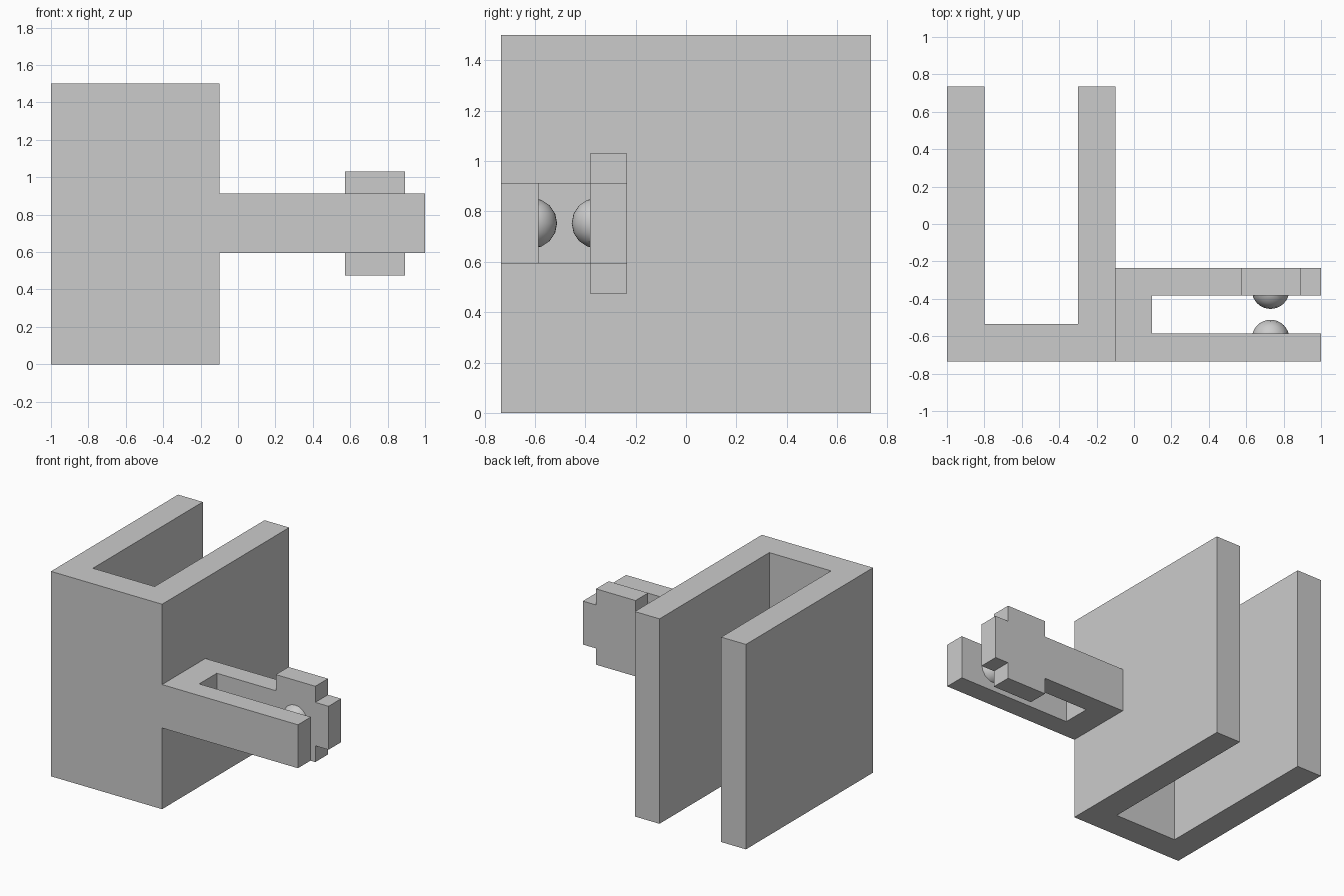
import bpy, bmesh
from mathutils import Vector

cube = bpy.data.objects.get("Cube")
if cube:
    bpy.data.objects.remove(cube, do_unlink=True)

grey = bpy.data.materials.new("plain grey")
grey.use_nodes = True
colour = (0.6, 0.6, 0.6, 1)
grey.diffuse_color = colour
grey.node_tree.nodes["Principled BSDF"].inputs["Base Color"].default_value = colour


def add_object(name, bm):
    bmesh.ops.recalc_face_normals(bm, faces=bm.faces)
    mesh = bpy.data.meshes.new(name)
    bm.to_mesh(mesh)
    bm.free()
    mesh.materials.append(grey)
    obj = bpy.data.objects.new(name, mesh)
    bpy.context.collection.objects.link(obj)
    return obj


def extrude_profile(name, points, low, high):
    """Raise a plan outline from height low to height high."""
    bm = bmesh.new()
    face = bm.faces.new([bm.verts.new((x, y, low)) for x, y in points])
    top = bmesh.ops.extrude_face_region(bm, geom=[face])["geom"]
    verts = [v for v in top if isinstance(v, bmesh.types.BMVert)]
    bmesh.ops.translate(bm, verts=verts, vec=(0, 0, high - low))
    return add_object(name, bm)


FRONT, BACK = -0.735, 0.735
ARM_FRONT, ARM_BACK, CLIP_BACK = -0.585, -0.381, -0.235
LOW, HIGH = 0.594, 0.912

# Tall U-shaped channel, open at the back
extrude_profile("channel", [
    (-1, FRONT), (-0.1, FRONT), (-0.1, BACK), (-0.3, BACK),
    (-0.3, -0.535), (-0.8, -0.535), (-0.8, BACK), (-1, BACK)], 0, 1.5)

# Two-armed clip on the channel's side
clip = extrude_profile("clip", [
    (-0.1, FRONT), (1, FRONT), (1, ARM_FRONT), (0.095, ARM_FRONT),
    (0.095, ARM_BACK), (1, ARM_BACK), (1, CLIP_BACK), (-0.1, CLIP_BACK)], LOW, HIGH)

# Finger tab merged into the rear arm
tab = extrude_profile("finger_tab", [
    (0.573, ARM_BACK), (0.893, ARM_BACK),
    (0.893, CLIP_BACK), (0.573, CLIP_BACK)], 0.475, 1.03)
tab.hide_render = True
tab.hide_set(True)
union = clip.modifiers.new("tab union", 'BOOLEAN')
union.operation = 'UNION'
union.solver = 'EXACT'
union.object = tab
bpy.context.view_layer.objects.active = clip
bpy.ops.object.modifier_apply(modifier=union.name)
bpy.data.objects.remove(tab, do_unlink=True)


# Rounded nubs facing each other inside the clip
def nub(name, face_y, direction):
    bm = bmesh.new()
    bmesh.ops.create_uvsphere(bm, u_segments=32, v_segments=8, radius=0.1)
    centre = Vector((0.73, face_y - direction * 0.027, (LOW + HIGH) / 2))
    bmesh.ops.translate(bm, verts=bm.verts, vec=centre)
    bmesh.ops.bisect_plane(bm, geom=bm.verts[:] + bm.edges[:] + bm.faces[:],
                           plane_co=(0, face_y, 0), plane_no=(0, direction, 0),
                           clear_inner=True)
    for face in bm.faces:
        face.smooth = True
    add_object(name, bm)


nub("front_nub", ARM_FRONT, 1)
nub("rear_nub", ARM_BACK, -1)
